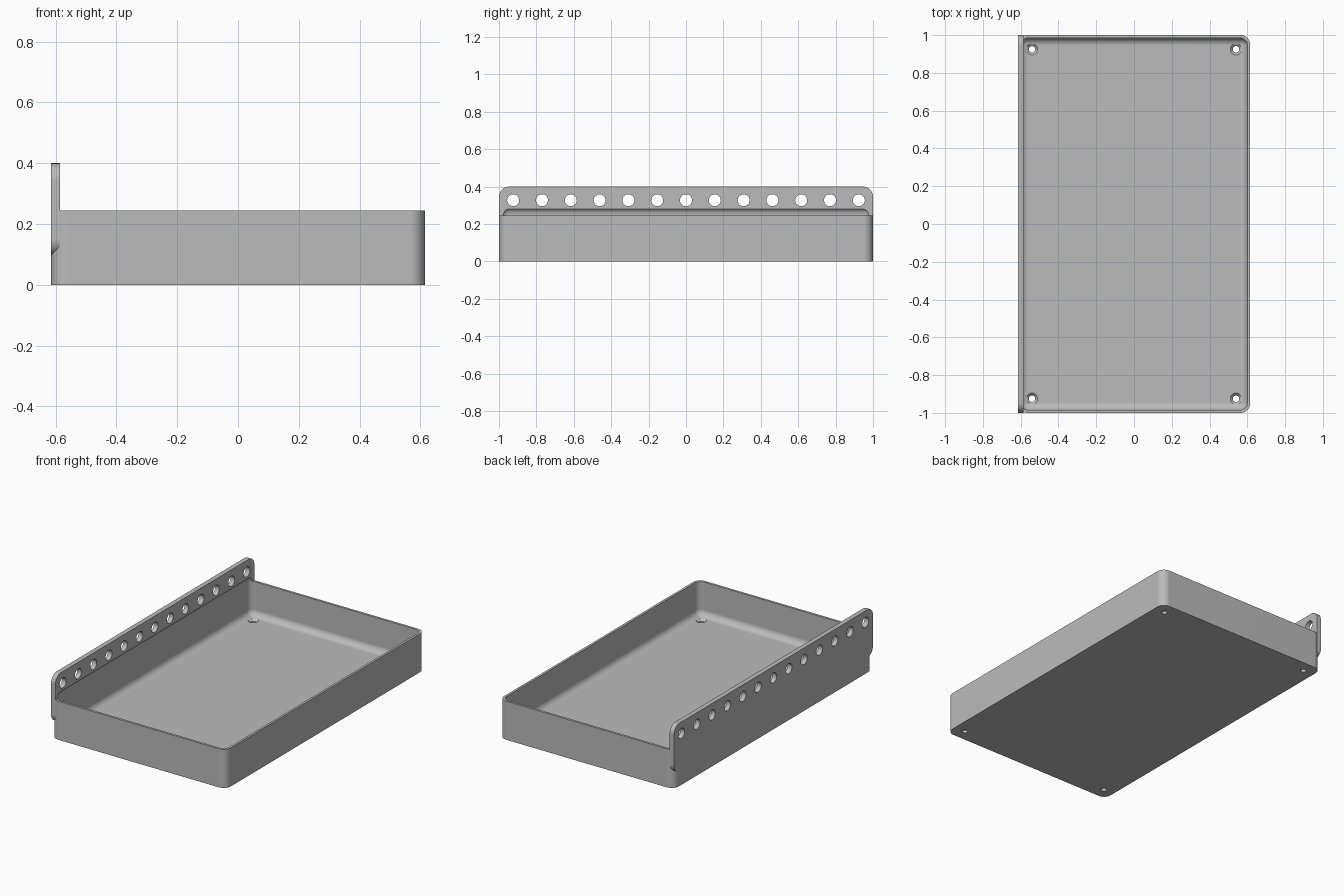
import bpy
import bmesh
import math
from mathutils import Matrix, Vector

default = bpy.data.objects.get("Cube")
if default:
    bpy.data.objects.remove(default, do_unlink=True)

grey = bpy.data.materials.new("plain grey")
grey.use_nodes = True
colour = (0.5, 0.5, 0.5, 1)
grey.diffuse_color = colour
grey.node_tree.nodes["Principled BSDF"].inputs["Base Color"].default_value = colour


def finish(name, bm):
    bmesh.ops.recalc_face_normals(bm, faces=bm.faces)
    mesh = bpy.data.meshes.new(name)
    bm.to_mesh(mesh)
    bm.free()
    mesh.materials.append(grey)
    obj = bpy.data.objects.new(name, mesh)
    bpy.context.collection.objects.link(obj)
    return obj


def rounded_box(name, low, high, radius, axis=None, segments=8):
    """Box with rounded edges; with an axis, only edges along it are rounded."""
    low, high = Vector(low), Vector(high)
    bm = bmesh.new()
    bmesh.ops.create_cube(bm, size=1, matrix=Matrix.Translation((low + high) / 2)
                          @ Matrix.Diagonal((*(high - low), 1)))
    edges = [e for e in bm.edges if axis is None
             or abs((e.verts[0].co - e.verts[1].co).normalized()[axis]) > 0.9]
    bmesh.ops.bevel(bm, geom=edges, offset=radius, segments=segments,
                    profile=0.5, affect='EDGES')
    return finish(name, bm)


def add_drill(bm, centre, bottom_r, top_r, depth, turn=Matrix()):
    bmesh.ops.create_cone(bm, cap_ends=True, segments=32, radius1=bottom_r,
                          radius2=top_r, depth=depth,
                          matrix=Matrix.Translation(centre) @ turn)


def cut(obj, cutters):
    """Subtract the cutters and keep the resulting mesh."""
    for cutter in cutters:
        mod = obj.modifiers.new("cut", 'BOOLEAN')
        mod.operation = 'DIFFERENCE'
        mod.solver = 'EXACT'
        mod.object = cutter
    graph = bpy.context.evaluated_depsgraph_get()
    mesh = bpy.data.meshes.new_from_object(obj.evaluated_get(graph))
    obj.modifiers.clear()
    obj.data = mesh


HX, HY = 0.615, 1.0
WALL, FLOOR, RIM = 0.015, 0.03, 0.245

# Tray body and upright mounting flange along the right side
tray = rounded_box("tray", (-HX, -HY, 0), (HX, HY, RIM), 0.05, axis=2)
flange = rounded_box("mounting_flange", (-HX, -HY, 0.095), (-HX + 0.03, HY, 0.4),
                     0.055, axis=0)

# Cavity rounded on every edge, reaching a little way up into the flange
cavity = rounded_box("cavity_cutter", (-HX + WALL, -HY + WALL, FLOOR),
                     (HX - WALL, HY - WALL, 0.289), 0.04)

# Row of holes through the flange
bm = bmesh.new()
quarter = Matrix.Rotation(math.pi / 2, 4, 'Y')
for i in range(-6, 7):
    add_drill(bm, (-HX + 0.015, i * 0.154, 0.327), 0.032, 0.032, 0.1, quarter)
flange_holes = finish("flange_hole_cutter", bm)

# Corner screw holes: straight bore plus a countersink at the floor
bores, sinks = bmesh.new(), bmesh.new()
for x in (-0.54, 0.54):
    for y in (-0.925, 0.925):
        add_drill(bores, (x, y, 0.02), 0.017, 0.017, 0.1)
        add_drill(sinks, (x, y, FLOOR), 0.016, 0.044, 0.028)
bore_cutter = finish("bore_cutter", bores)
sink_cutter = finish("countersink_cutter", sinks)

cut(tray, [cavity, bore_cutter, sink_cutter])
cut(flange, [cavity, flange_holes])
for cutter in (cavity, flange_holes, bore_cutter, sink_cutter):
    bpy.data.objects.remove(cutter, do_unlink=True)

# Smooth rounds with crisp edges and flat panels
for obj in (tray, flange):
    bpy.ops.object.select_all(action='DESELECT')
    obj.select_set(True)
    bpy.context.view_layer.objects.active = obj
    bpy.ops.object.shade_smooth_by_angle(angle=math.radians(30))
    weighted = obj.modifiers.new("flat_panels", 'WEIGHTED_NORMAL')
    weighted.keep_sharp = True
